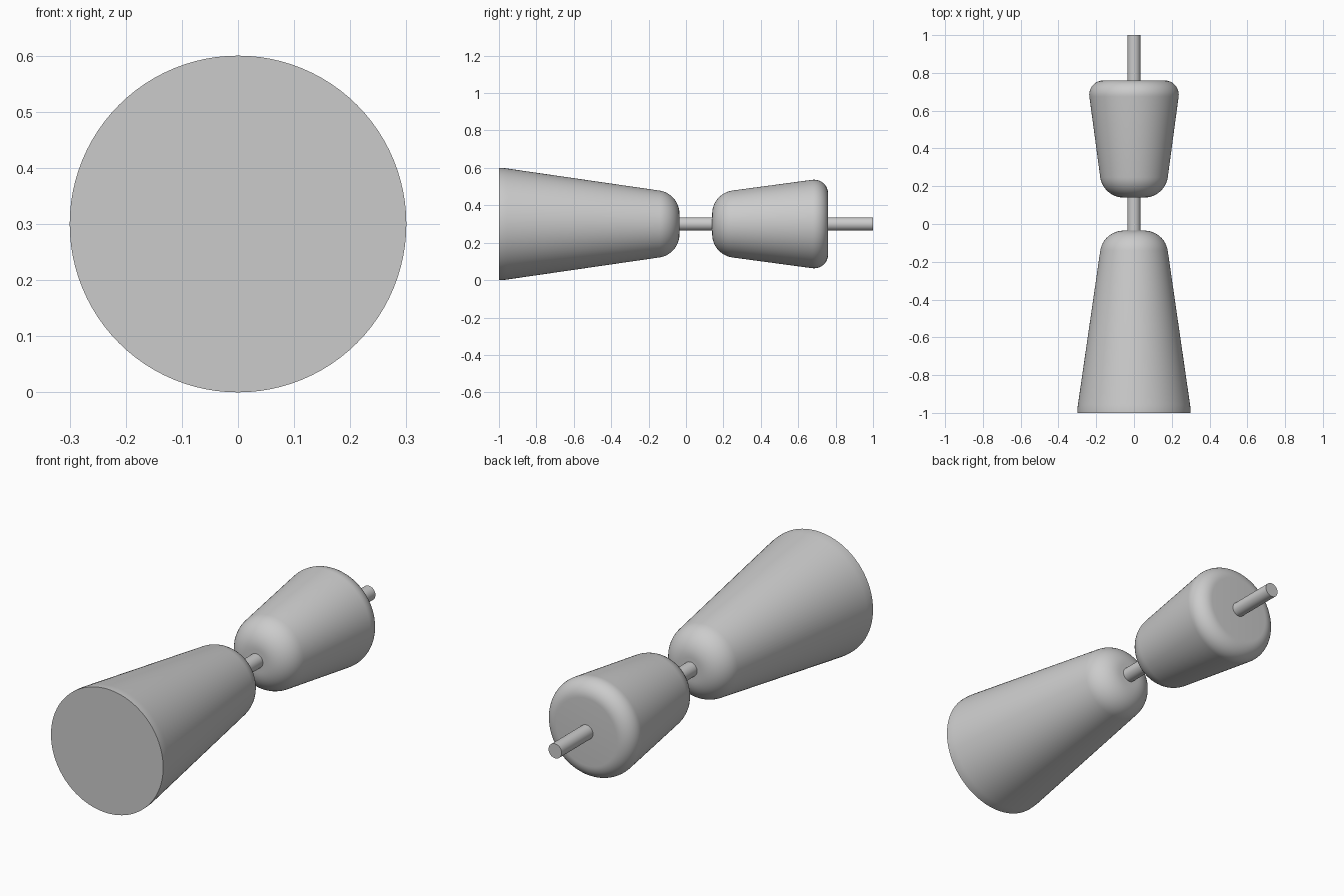
import bpy
import bmesh
import math
from mathutils import Matrix, Vector

cube = bpy.data.objects.get("Cube")
if cube:
    bpy.data.objects.remove(cube, do_unlink=True)

AXIS_Z = 0.3
SEGMENTS = 96

# Single plain grey
grey = bpy.data.materials.new("plain grey")
grey.use_nodes = True
colour = (0.6, 0.6, 0.6, 1)
grey.diffuse_color = colour
grey.node_tree.nodes["Principled BSDF"].inputs["Base Color"].default_value = colour


def arc(y, r, radius, start, end, steps=12):
    """Profile arc about (y, r); degrees from outward, positive towards +y."""
    points = []
    for i in range(steps + 1):
        a = math.radians(start + (end - start) * i / steps)
        points.append((y + radius * math.sin(a), r + radius * math.cos(a)))
    return points


def lathe(name, profile):
    """Spin a (y, radius) profile around the horizontal axis."""
    bm = bmesh.new()
    verts = [bm.verts.new((r, y, 0)) for y, r in profile]
    edges = [bm.edges.new(pair) for pair in zip(verts, verts[1:])]
    bmesh.ops.spin(bm, geom=verts + edges, cent=(0, 0, 0), axis=(0, 1, 0),
                   angle=math.tau, steps=SEGMENTS)
    bmesh.ops.remove_doubles(bm, verts=bm.verts, dist=0.0001)
    # Close the flat ends
    bmesh.ops.holes_fill(bm, edges=[e for e in bm.edges if e.is_boundary], sides=0)
    bmesh.ops.recalc_face_normals(bm, faces=bm.faces)
    mesh = bpy.data.meshes.new(name)
    bm.to_mesh(mesh)
    bm.free()
    mesh.materials.append(grey)
    obj = bpy.data.objects.new(name, mesh)
    obj.location.z = AXIS_Z
    bpy.context.collection.objects.link(obj)
    bpy.ops.object.select_all(action="DESELECT")
    obj.select_set(True)
    bpy.context.view_layer.objects.active = obj
    bpy.ops.object.shade_smooth_by_angle(angle=math.radians(35))
    return obj


# Long flared body: flat base, slight curve at the rim, rounded narrow end
lathe("long_body", arc(-1, 0, 0.3, 0, 9, 6) + arc(-0.16, 0.055, 0.125, 9, 90))

# Short flared body: rounded narrow end, tighter rounded wide end
lathe("short_body", arc(0.265, 0.055, 0.125, -90, -7.9)
      + arc(0.685, 0.162, 0.075, -7.9, 90))

# Thin rods joining the bodies and leaving the back
for name, start, end in (("joining_rod", -0.04, 0.145), ("back_rod", 0.755, 1)):
    lathe(name, [(start, 0.035), (end, 0.035)])
